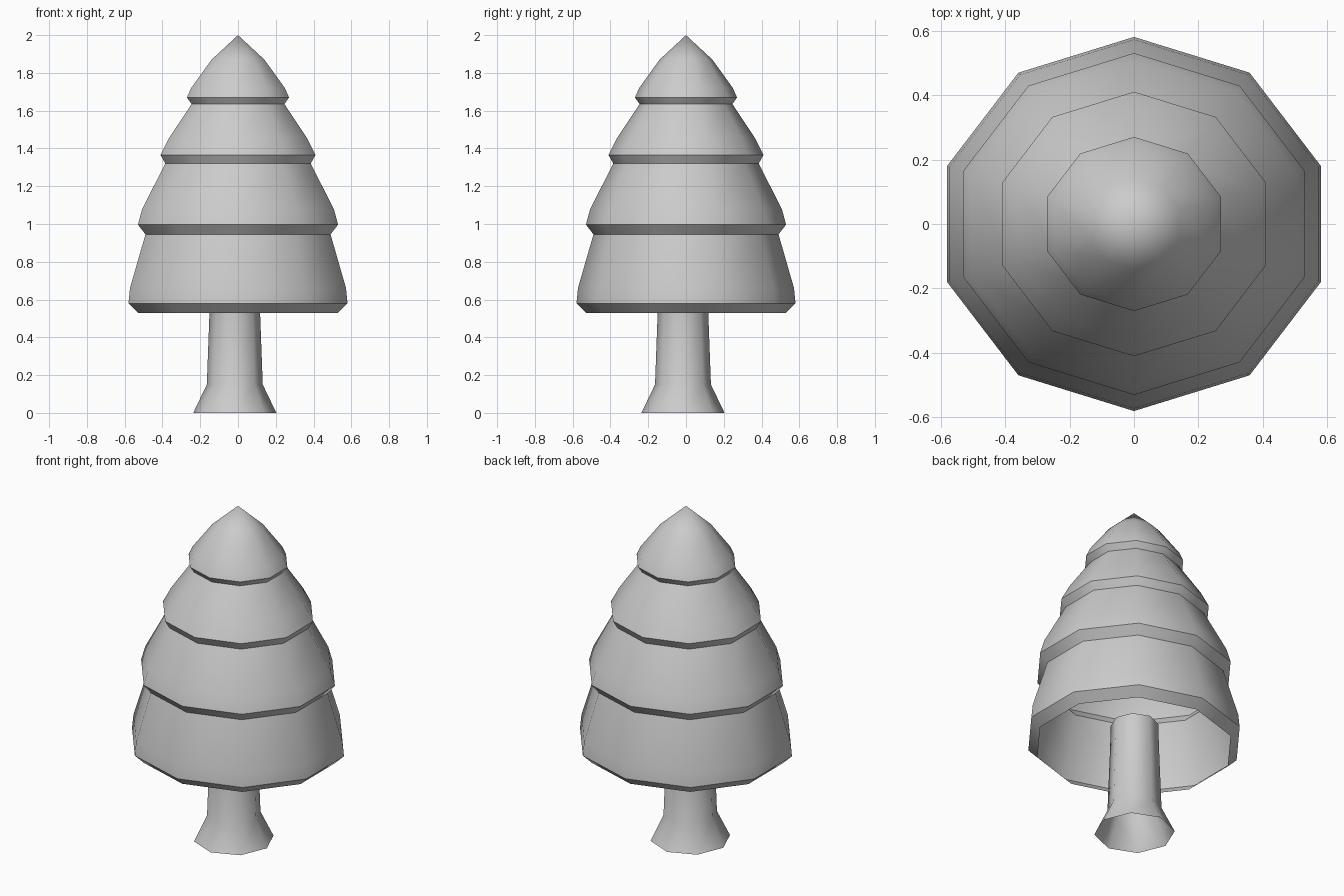
import bpy
import bmesh
from math import cos, sin, pi, radians

cube = bpy.data.objects.get("Cube")
if cube:
    bpy.data.objects.remove(cube, do_unlink=True)

grey = bpy.data.materials.new("plain light grey")
grey.use_nodes = True
grey.diffuse_color = (0.6, 0.6, 0.6, 1)
grey.node_tree.nodes["Principled BSDF"].inputs["Base Color"].default_value = (0.6, 0.6, 0.6, 1)


def lathe(name, profile, sides, phase=0.0, center=(0, 0), stretch_x=1.0):
    """Open shell swept from (radius, z) points; a zero radius makes a tip."""
    bm = bmesh.new()
    rings = []
    for r, z in profile:
        count = sides if r > 0 else 1
        angles = [phase + 2 * pi * i / sides for i in range(count)]
        rings.append([bm.verts.new((center[0] + r * stretch_x * cos(a),
                                    center[1] + r * sin(a), z)) for a in angles])
    for low, high in zip(rings, rings[1:]):
        for i in range(sides):
            j = (i + 1) % sides
            if len(high) == 1:
                bm.faces.new((low[i], low[j], high[0]))
            else:
                bm.faces.new((low[i], low[j], high[j], high[i]))
    mesh = bpy.data.meshes.new(name)
    bm.to_mesh(mesh)
    bm.free()
    mesh.materials.append(grey)
    obj = bpy.data.objects.new(name, mesh)
    bpy.context.collection.objects.link(obj)
    bpy.ops.object.select_all(action="DESELECT")
    obj.select_set(True)
    bpy.context.view_layer.objects.active = obj
    bpy.ops.object.shade_smooth_by_angle(angle=radians(49))
    return obj


# Foliage: four stacked tiers, each with a bevelled lower rim, hollow below
foliage = [
    (0.53, 0.53), (0.58, 0.58), (0.572, 0.66),
    (0.49, 0.945), (0.53, 0.997), (0.507, 1.08),
    (0.385, 1.32), (0.41, 1.365), (0.365, 1.455),
    (0.246, 1.635), (0.27, 1.67), (0.248, 1.72),
    (0.14, 1.87), (0, 2.0),
]
lathe("foliage", foliage, 10, phase=pi / 2, stretch_x=1 / cos(pi / 10))

# Trunk: slightly off centre, flared at the foot, open at both ends
trunk = [(0.22, 0), (0.148, 0.15), (0.134, 0.53), (0.13, 0.68)]
lathe("trunk", trunk, 8, center=(-0.017, -0.016))
